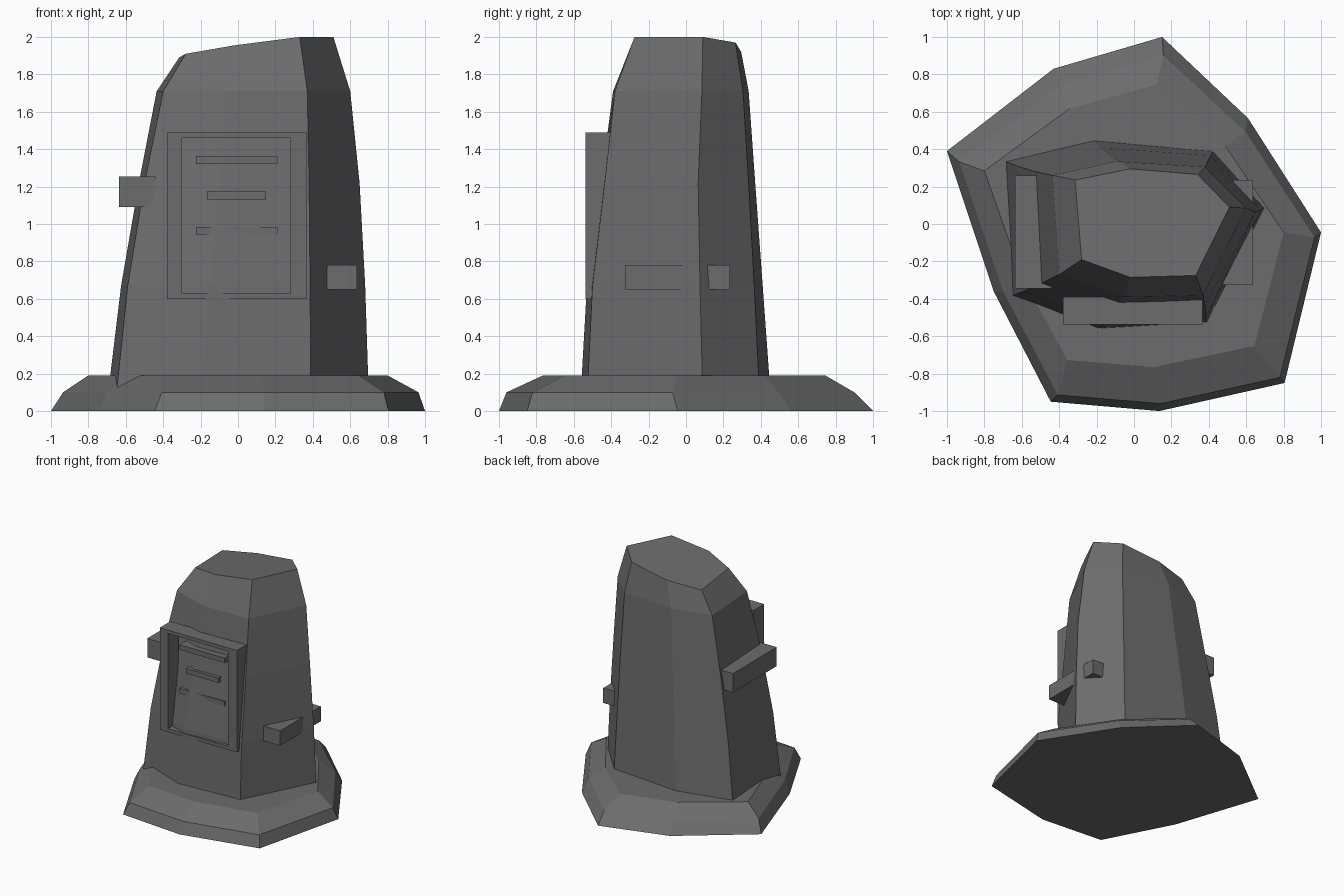
import bpy

if "Cube" in bpy.data.objects:
    bpy.data.objects.remove(bpy.data.objects["Cube"])

# One flat dark grey stone colour
stone = bpy.data.materials.new("dark grey stone")
stone.diffuse_color = (0.15, 0.15, 0.15, 1)
stone.use_nodes = True
stone.node_tree.nodes["Principled BSDF"].inputs["Base Color"].default_value = stone.diffuse_color


def make(name, verts, faces):
    mesh = bpy.data.meshes.new(name)
    mesh.from_pydata(verts, [], faces)
    mesh.materials.append(stone)
    obj = bpy.data.objects.new(name, mesh)
    bpy.context.collection.objects.link(obj)
    return obj


def loft(name, rings):
    """Skin a stack of counter-clockwise rings and cap both ends."""
    n = len(rings[0])
    verts = [v for ring in rings for v in ring]
    faces = [(k * n + i, k * n + (i + 1) % n, (k + 1) * n + (i + 1) % n, (k + 1) * n + i)
             for k in range(len(rings) - 1) for i in range(n)]
    faces.append(tuple(reversed(range(n))))
    faces.append(tuple(range(len(verts) - n, len(verts))))
    return make(name, verts, faces)


def box(name, x0, x1, y0, y1, z0, z1):
    ring = [(x0, y0), (x1, y0), (x1, y1), (x0, y1)]
    return loft(name, [[(x, y, z) for x, y in ring] for z in (z0, z1)])


# Nine-sided base slab with two bevel steps
outline = [(-1, .39), (-.75, -.36), (-.445, -.95), (.135, -1), (.805, -.85),
           (1, -.045), (.61, .565), (.15, 1), (-.43, .83)]
steps = [(0, 1, 1, 0, 0), (.1, .95, .93, .015, -.03), (.19, .8, .755, 0, -.01)]
loft("base_slab", [[(x * sx + dx, y * sy + dy, z) for x, y in outline]
                   for z, sx, sy, dx, dy in steps])

# Seven-sided tapering pillar with a tilted top (left, then round the front)
levels = [
    (.05, [(-.70, .34), (-.655, -.385), (-.20, -.565), (.39, -.53),
           (.70, .09), (.425, .395), (-.22, .455)]),
    (.67, [(-.625, .31), (-.59, -.36), (-.15, -.53), (.385, -.50),
           (.68, .075), (.41, .365), (-.18, .41)]),
    (1.22, [(-.53, .28), (-.50, -.32), (-.10, -.455), (.38, -.435),
            (.65, .065), (.395, .335), (-.13, .37)]),
    (1.71, [(-.435, .26), (-.40, -.27), (-.06, -.39), (.37, -.38),
            (.60, .085), (.38, .305), (-.09, .335)]),
]
top = [(-.315, .235, 1.89), (-.28, -.19, 1.91), (-.02, -.285, 1.955), (.33, -.275, 2),
       (.51, .09, 2), (.34, .265, 1.97), (-.02, .295, 1.92)]
loft("pillar", [[(x, y, z) for x, y in ring] for z, ring in levels] + [top])

# Open rectangular frame on the front
outer = [(-.38, .6), (.365, .6), (.365, 1.49), (-.38, 1.49)]
inner = [(-.30, .63), (.28, .63), (.28, 1.46), (-.30, 1.46)]
front, back = -.536, -.39
loops = [(outer, front), (inner, front), (inner, back), (outer, back)]
verts = [(x, y, z) for loop, y in loops for x, z in loop]
faces = []
for k in range(4):
    a, b = k * 4, (k + 1) % 4 * 4
    for i in range(4):
        j = (i + 1) % 4
        faces.append((a + i, a + j, b + j, b + i))
make("front_frame", verts, faces)

# Three raised bars inside the frame
for i, (x0, x1, z0) in enumerate([(-.225, .21, 1.32), (-.165, .15, 1.13), (-.225, .21, .94)]):
    box(f"front_bar_{i + 1}", x0, x1, -.485, -.36, z0, z0 + .043)

# Side blocks sunk into the pillar
box("left_block", -.635, -.44, -.345, .26, 1.09, 1.255)
box("right_block", .475, .635, -.325, .235, .65, .78)
